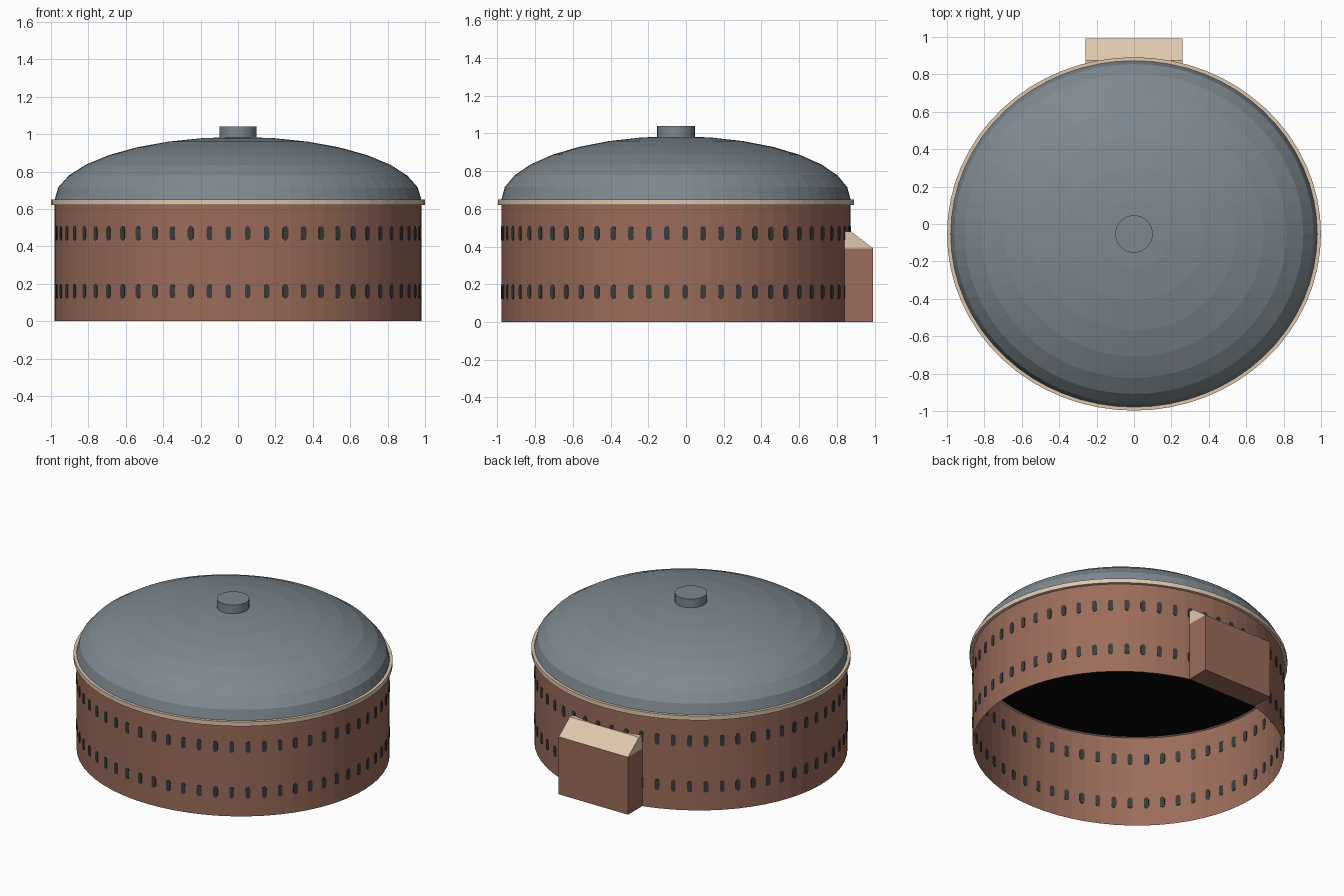
import bpy, bmesh, math
from math import cos, sin, pi

if "Cube" in bpy.data.objects:
    bpy.data.objects.remove(bpy.data.objects["Cube"])

CENTRE_Y = -0.053
RX, RY = 0.98, 0.926
SIDES = 64


def material(name, r, g, b):
    m = bpy.data.materials.new(name)
    m.use_nodes = True
    m.diffuse_color = (r, g, b, 1)
    bsdf = m.node_tree.nodes["Principled BSDF"]
    bsdf.inputs["Base Color"].default_value = (r, g, b, 1)
    bsdf.inputs["Roughness"].default_value = 0.8
    return m


brick = material("brick", 0.33, 0.15, 0.105)
slate = material("slate grey", 0.21, 0.25, 0.28)
cream = material("cream stone", 0.74, 0.57, 0.42)
glass = material("dark window", 0.045, 0.045, 0.045)
black = material("black", 0.002, 0.002, 0.002)


def finish(name, bm, mat, recalc=True):
    if recalc:
        bmesh.ops.recalc_face_normals(bm, faces=bm.faces)
    mesh = bpy.data.meshes.new(name)
    bm.to_mesh(mesh)
    bm.free()
    mesh.materials.append(mat)
    obj = bpy.data.objects.new(name, mesh)
    bpy.context.collection.objects.link(obj)
    return obj


def lathe(name, profile, mat, rx=RX, ry=RY, closed=False, cap=False, sides=SIDES):
    """Sweep (radius factor, height) points round an ellipse."""
    bm = bmesh.new()
    rings = []
    for f, z in profile:
        rings.append([bm.verts.new((rx * f * cos(2 * pi * i / sides),
                                    CENTRE_Y + ry * f * sin(2 * pi * i / sides), z))
                      for i in range(sides)])
    pairs = list(zip(rings, rings[1:]))
    if closed:
        pairs.append((rings[-1], rings[0]))
    for low, high in pairs:
        for i in range(sides):
            j = (i + 1) % sides
            bm.faces.new((low[i], low[j], high[j], high[i]))
    if cap:
        bm.faces.new(rings[-1])
    return finish(name, bm, mat, recalc=closed)


def extrude_side(name, outline, half_width, mat):
    """Extrude a (y, z) outline across x."""
    bm = bmesh.new()
    left, right = [[bm.verts.new((x, y, z)) for y, z in outline]
                   for x in (half_width, -half_width)]
    bm.faces.new(left)
    bm.faces.new(right)
    for i in range(len(outline)):
        j = (i + 1) % len(outline)
        bm.faces.new((left[i], left[j], right[j], right[i]))
    return finish(name, bm, mat)


# Open drum wall, cornice ring, ceiling, dome and its cap
lathe("drum_wall", [(1, 0), (1, 0.64)], brick)
lathe("cornice", [(0.985, 0.62), (1.02, 0.62), (1.02, 0.65), (0.985, 0.65)],
      cream, closed=True)
ceiling = lathe("ceiling", [(0.999, 0.621)], black, cap=True)
ceiling.data.flip_normals()
RINGS = 8
lathe("dome", [(cos(k * pi / 2 / RINGS), 0.65 + 0.335 * sin(k * pi / 2 / RINGS))
               for k in range(RINGS)] + [(0.002, 0.985)], slate, cap=True)
lathe("dome_cap", [(1, 0.97), (1, 1.04)], slate, rx=0.1, ry=0.1, cap=True, sides=32)

# Rear annex with a lean-to roof
extrude_side("annex", [(0.84, 0), (0.993, 0), (0.993, 0.39), (0.84, 0.39)], 0.26, brick)
extrude_side("annex_roof", [(0.84, 0.39), (0.993, 0.39), (0.875, 0.48), (0.84, 0.48)],
             0.26, cream)

# Two rows of round-ended window plates, set through the wall
WINDOWS = 60
W, H, T = 0.015, 0.038, 0.004
shape = []
for k in range(10):
    a = pi * (k % 5) / 4 + (pi if k >= 5 else 0)
    shape.append((W * cos(a), W * sin(a) + (H - W) * (1 if k < 5 else -1)))

for row, height in (("lower", 0.16), ("upper", 0.47)):
    bm = bmesh.new()
    for n in range(WINDOWS):
        t = 2 * pi * (n + 0.5) / WINDOWS
        px, py = RX * cos(t), CENTRE_Y + RY * sin(t)
        nx, ny = RY * cos(t), RX * sin(t)
        length = math.hypot(nx, ny)
        nx, ny = nx / length, ny / length
        outer, inner = [[bm.verts.new((px + nx * d - ny * u, py + ny * d + nx * u, height + v))
                         for u, v in shape] for d in (T * 0.7, -T)]
        bm.faces.new(outer)
        bm.faces.new(inner[::-1])
        for i in range(len(shape)):
            j = (i + 1) % len(shape)
            bm.faces.new((outer[i], inner[i], inner[j], outer[j]))
    finish(row + "_windows", bm, glass)
